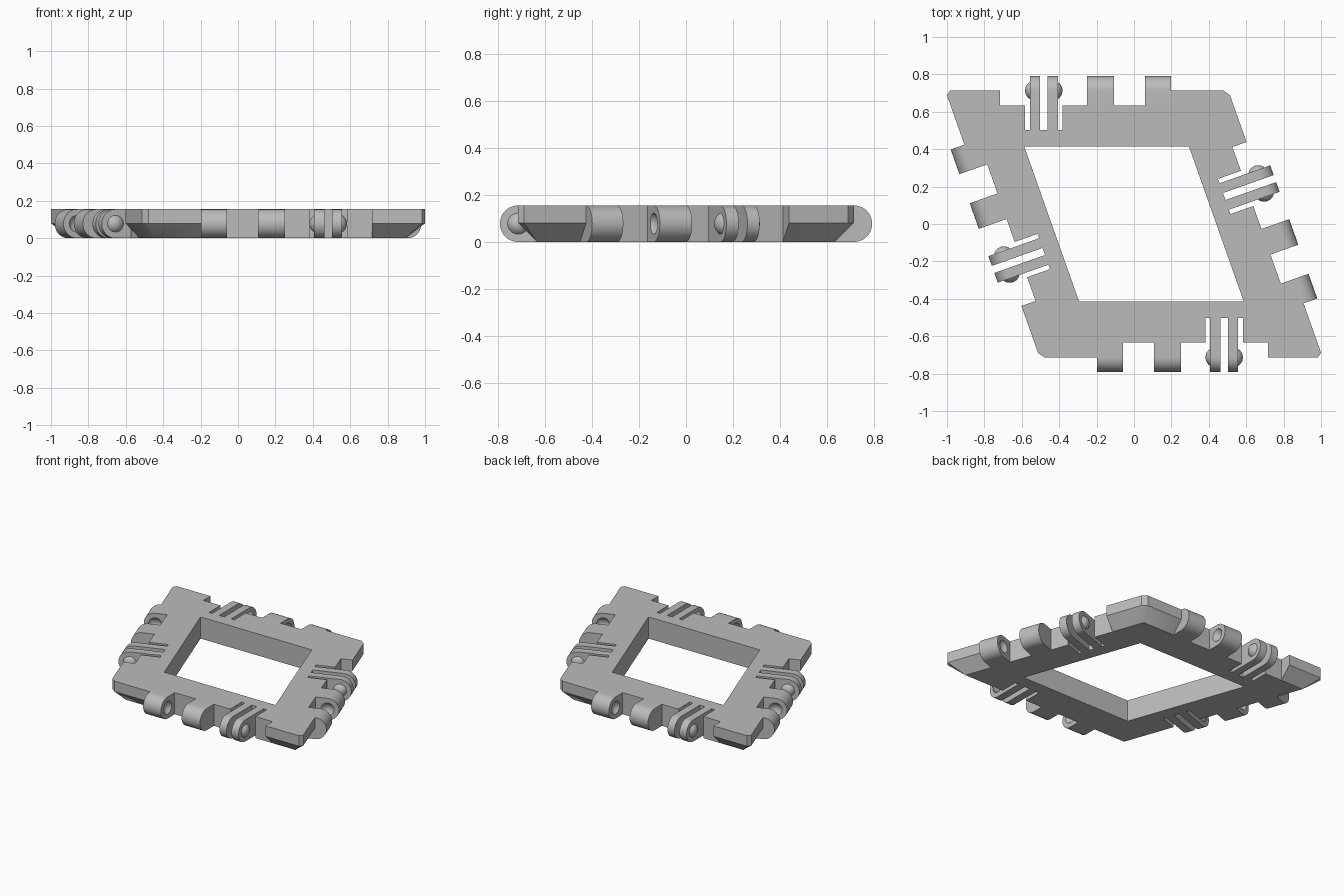
import bpy, bmesh, math
from mathutils import Vector, Matrix

if "Cube" in bpy.data.objects:
    bpy.data.objects.remove(bpy.data.objects["Cube"])

H = 0.155            # plate thickness
R = H / 2            # hinge radius
D = 0.7135           # centre to hinge line
RECESS = 0.08        # depth of the hinge recess
SLOT = 0.21          # depth of the prong slots
HOLE = 0.415         # centre to window wall
CUT = 0.026          # corner cut
BLOCK_END, BLOCK_START = 0.465, -0.45
NOTCH = (0.13, 0.33)
KNUCKLES = ((-0.45, -0.31), (-0.145, 0.0))
PRONGS = ((0.155, 0.21), (0.25, 0.305))
BALL, SINK = 0.053, 0.028

grey = bpy.data.materials.new("grey_plastic")
grey.use_nodes = True
colour = (0.5, 0.5, 0.5, 1)
grey.diffuse_color = colour
grey.node_tree.nodes["Principled BSDF"].inputs["Base Color"].default_value = colour

# Rhombus corners and one local frame per side (x along the side, y inward)
lean = math.acos(1 / 3)
dx = D / math.tan(lean)
half = D / math.sin(lean)
corners = [Vector((dx - half, -D)), Vector((dx + half, -D)),
           Vector((half - dx, D)), Vector((-half - dx, D))]
frames = []
for i in range(4):
    a, b = corners[i], corners[(i + 1) % 4]
    mid, run = (a + b) / 2, b - a
    frames.append(Matrix.Translation((mid.x, mid.y, 0)) @
                  Matrix.Rotation(math.atan2(run.y, run.x), 4, 'Z'))


def place(side, s, inward):
    return (frames[side % 4] @ Vector((s, inward, 0))).to_2d()


def add_object(name, mesh, matrix=None):
    ob = bpy.data.objects.new(name, mesh)
    bpy.context.collection.objects.link(ob)
    if not mesh.materials:
        mesh.materials.append(grey)
    if matrix:
        ob.matrix_world = matrix
    return ob


def to_mesh(name, bm):
    bmesh.ops.recalc_face_normals(bm, faces=bm.faces)
    mesh = bpy.data.meshes.new(name)
    bm.to_mesh(mesh)
    bm.free()
    return mesh


def sweep(bm, sections):
    """Skin equal cross-sections into a closed solid."""
    rings = [[bm.verts.new(p) for p in sec] for sec in sections]
    n = len(rings[0])
    for r0, r1 in zip(rings, rings[1:]):
        for k in range(n):
            bm.faces.new((r0[k], r0[(k + 1) % n], r1[(k + 1) % n], r1[k]))
    bm.faces.new(rings[0])
    bm.faces.new(rings[-1])


def hinge_mesh(name, spans, back):
    """Round-nosed lugs running from the body out over the hinge line."""
    arc = [math.radians(-90 + 180 * k / 24) for k in range(25)]
    outline = [(back, H), (back, 0)] + [(-R * math.cos(a), R + R * math.sin(a)) for a in arc]
    bm = bmesh.new()
    for span in spans:
        sweep(bm, [[(s, y, z) for y, z in outline] for s in span])
    return to_mesh(name, bm)


def ball(bm, s):
    return bmesh.ops.create_uvsphere(
        bm, u_segments=32, v_segments=20, radius=BALL,
        matrix=Matrix.Translation((s, 0, R)) @ Matrix.Rotation(math.pi / 2, 4, 'Y'))["verts"]


# Frame plate with window and a notch on each side
outer = []
for i in range(4):
    outer.append(corners[i] * (1 - RECESS / D))
    outer += [place(i, s, y) for s, y in ((NOTCH[0], RECESS), (NOTCH[0], SLOT),
                                          (NOTCH[1], SLOT), (NOTCH[1], RECESS))]
curve = bpy.data.curves.new("frame_outline", 'CURVE')
curve.dimensions, curve.fill_mode, curve.extrude = '2D', 'BOTH', H / 2
for loop in (outer, [c * (HOLE / D) for c in corners]):
    spline = curve.splines.new('POLY')
    spline.points.add(len(loop) - 1)
    spline.use_cyclic_u = True
    for point, p in zip(spline.points, loop):
        point.co = (p.x, p.y, 0, 1)
helper = bpy.data.objects.new("frame_outline", curve)
bpy.context.collection.objects.link(helper)
bpy.context.view_layer.update()
plate = bpy.data.meshes.new_from_object(
    helper.evaluated_get(bpy.context.evaluated_depsgraph_get()))
bpy.data.objects.remove(helper)
bm = bmesh.new()
bm.from_mesh(plate)
bmesh.ops.remove_doubles(bm, verts=bm.verts, dist=1e-4)
plate_mesh = to_mesh("frame_plate", bm)
plate_mesh.materials.clear()
parts = [add_object("frame_plate", plate_mesh, Matrix.Translation((0, 0, H / 2)))]

# Corner blocks with a sloped underside
for i in range(4):
    inner = corners[(i + 1) % 4] * (1 - RECESS / D)
    path = [(place(i, BLOCK_END, 0), place(i, BLOCK_END, RECESS)),
            (place(i, half - CUT, 0), inner),
            (place(i + 1, CUT - half, 0), inner),
            (place(i + 1, BLOCK_START, 0), place(i + 1, BLOCK_START, RECESS))]
    bm = bmesh.new()
    sweep(bm, [[(n.x, n.y, 0), (o.x, o.y, RECESS), (o.x, o.y, H), (n.x, n.y, H)]
               for o, n in path])
    bmesh.ops.remove_doubles(bm, verts=bm.verts, dist=1e-5)
    parts.append(add_object(f"corner_block_{i + 1}", to_mesh("corner_block", bm)))

# Knuckles, dimpled on the faces towards each other
knuckle = add_object("knuckles", hinge_mesh("knuckles", KNUCKLES, RECESS))
bm = bmesh.new()
ball(bm, KNUCKLES[0][1] + SINK)
ball(bm, KNUCKLES[1][0] - SINK)
cutter = add_object("dimple_cutter", to_mesh("dimple_cutter", bm))
cutter.hide_render = True
cut = knuckle.modifiers.new("dimples", 'BOOLEAN')
cut.operation, cut.object, cut.solver = 'DIFFERENCE', cutter, 'EXACT'
bpy.context.view_layer.update()
knuckle_mesh = bpy.data.meshes.new_from_object(
    knuckle.evaluated_get(bpy.context.evaluated_depsgraph_get()))
bpy.data.objects.remove(knuckle)
bpy.data.objects.remove(cutter)

# Prongs, and the snap bumps on their outer faces
prong_mesh = hinge_mesh("prongs", PRONGS, SLOT)
bm = bmesh.new()
for face, sign in ((PRONGS[0][0], -1), (PRONGS[1][1], 1)):
    verts = ball(bm, face - sign * SINK)
    linked = set(verts)
    for v in verts:
        linked.update(v.link_edges)
        linked.update(v.link_faces)
    bmesh.ops.bisect_plane(bm, geom=list(linked), plane_co=(face, 0, 0),
                           plane_no=(sign, 0, 0), clear_inner=True)
bump_mesh = to_mesh("snap_bumps", bm)

for i, frame in enumerate(frames):
    for name, mesh in (("knuckles", knuckle_mesh), ("prongs", prong_mesh),
                       ("snap_bumps", bump_mesh)):
        parts.append(add_object(f"{name}_{i + 1}", mesh, frame))

bpy.ops.object.select_all(action='DESELECT')
for ob in parts:
    ob.select_set(True)
bpy.context.view_layer.objects.active = parts[0]
bpy.ops.object.shade_smooth_by_angle(angle=math.radians(30))
